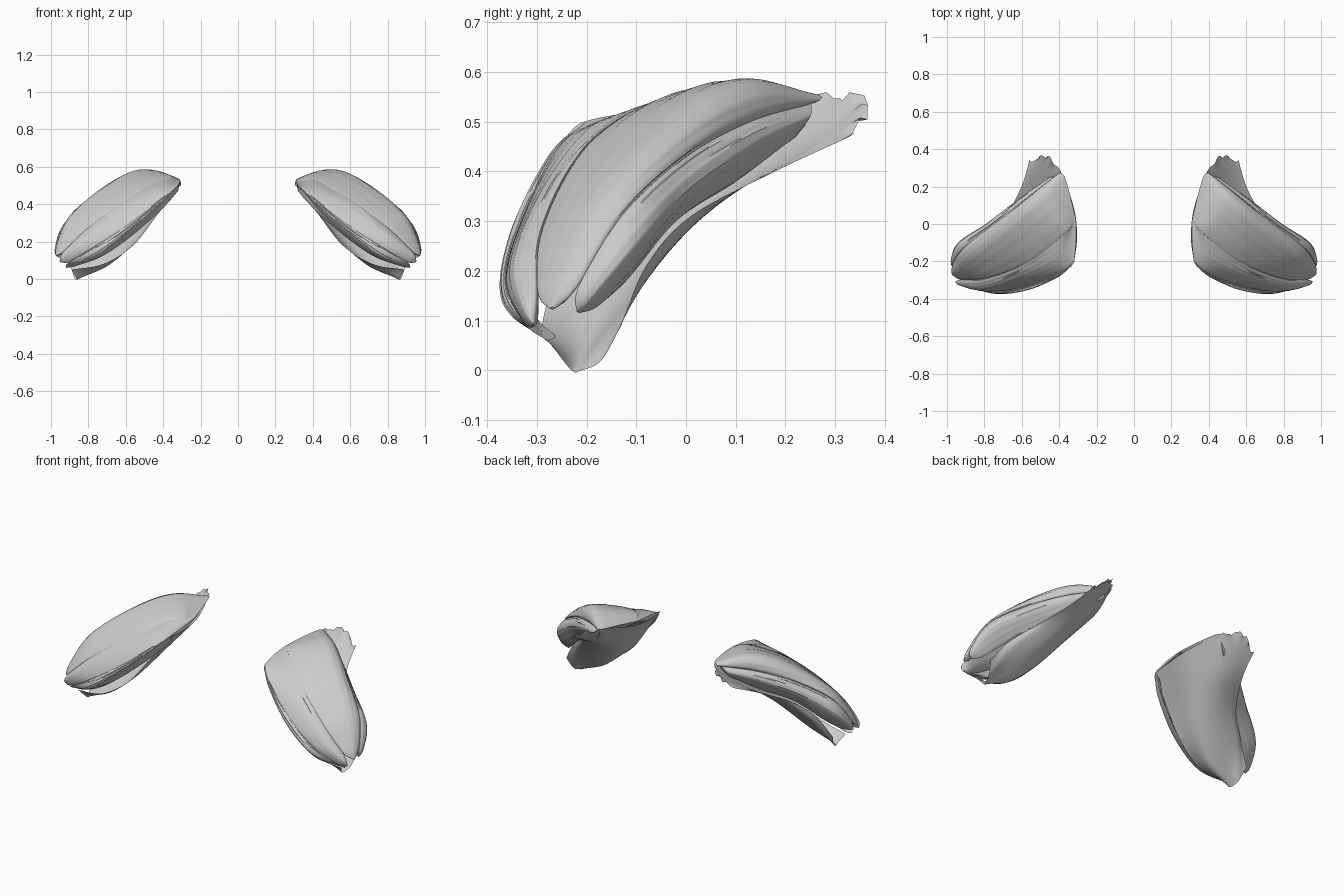
import bpy, bmesh, math, random
from mathutils import Vector as V

if "Cube" in bpy.data.objects:
    bpy.data.objects.remove(bpy.data.objects["Cube"])

random.seed(4)


def spline(p, t, closed=False):
    """Catmull-Rom point at t in 0..1 through p."""
    n = len(p)
    u = t * (n if closed else n - 1)
    i = int(u) if closed else min(int(u), n - 2)
    f = u - i

    def g(k):
        if closed:
            return p[k % n]
        if k < 0:
            return p[0] * 2 - p[1]
        if k >= n:
            return p[-1] * 2 - p[-2]
        return p[k]
    a, b, c, d = g(i - 1), g(i), g(i + 1), g(i + 2)
    return 0.5 * (2 * b + (c - a) * f + (2 * a - 5 * b + 4 * c - d) * f * f
                  + (3 * b - a - 3 * c + d) * f ** 3)


def rail(*pts):
    return [V(p) for p in pts]


def finish(name, bm):
    bmesh.ops.recalc_face_normals(bm, faces=bm.faces)
    me = bpy.data.meshes.new(name)
    bm.to_mesh(me)
    bm.free()
    ob = bpy.data.objects.new(name, me)
    bpy.context.collection.objects.link(ob)
    ob.modifiers.new("mirror", 'MIRROR').use_mirror_merge = False
    bpy.ops.object.select_all(action='DESELECT')
    ob.select_set(True)
    bpy.context.view_layer.objects.active = ob
    bpy.ops.object.shade_smooth_by_angle(angle=math.radians(50))
    return ob


def bundle(name, edge_a, crest, edge_b, rows=40, cols=56):
    """Closed muscle belly lofted between two edges and a crest, with fibre ripples."""
    bm = bmesh.new()
    rings = []
    ph = random.uniform(0, 6)
    for r in range(rows + 1):
        t = r / rows
        a, c, b = (spline(x, t) for x in (edge_a, crest, edge_b))
        mid = (a + b) / 2
        back = mid - 0.25 * (c - mid) + V((-0.012, 0.008, -0.012))
        mid = (a + b + c + back) / 4
        # rounded insertion tip
        k = 1.0 if t < 0.93 else math.sqrt(max(0.03, 1 - ((t - 0.93) / 0.07) ** 2))
        ring = []
        for j in range(cols):
            p = spline([a, c, b, back], j / cols, True)
            wave = math.sin(j * 1.6 + ph + 2.5 * math.sin(t * 3)) + math.sin(j * 2.7 + t * 4)
            d = p - mid
            p = mid + d * k
            if d.length > 1e-6:
                p += d.normalized() * 0.0012 * wave * math.sin(math.pi * t)
            ring.append(bm.verts.new(p))
        rings.append(ring)
    for q, s in zip(rings, rings[1:]):
        for j in range(cols):
            bm.faces.new((q[j], q[(j + 1) % cols], s[(j + 1) % cols], s[j]))
    bm.faces.new(rings[0])
    bm.faces.new(rings[-1])
    return finish(name, bm)


def sheet(name, rails, rows=24, cols=28):
    """Thin fascia lofted across several rails."""
    bm = bmesh.new()
    grid = []
    for r in range(rows + 1):
        pts = [spline(x, r / rows) for x in rails]
        grid.append([bm.verts.new(spline(pts, c / cols)) for c in range(cols + 1)])
    # torn rim at the rear top
    for c in range(cols // 2, cols + 1):
        grid[0][c].co += V((0, random.uniform(-.02, .012), random.uniform(-.012, .012)))
    for q, s in zip(grid, grid[1:]):
        for j in range(cols):
            bm.faces.new((q[j], q[j + 1], s[j + 1], s[j]))
    return finish(name, bm)


# Shared rails, from the upper origin to the outer insertion
rear_low = rail((.46, .22, .47), (.57, .10, .38), (.72, -.02, .30), (.86, -.12, .18), (.94, -.20, .11))
rear_crest = rail((.45, .25, .51), (.62, .13, .45), (.79, 0, .36), (.94, -.10, .25), (.985, -.21, .12))
rear_top = rail((.41, .25, .535), (.57, .13, .50), (.74, 0, .43), (.91, -.13, .31), (.985, -.24, .13))
mid_crest = rail((.37, .25, .555), (.52, .12, .585), (.67, -.02, .52), (.87, -.18, .35), (.985, -.27, .14))
mid_front = rail((.31, .02, .53), (.38, -.06, .54), (.56, -.20, .45), (.79, -.29, .28), (.96, -.30, .12))
front_crest = rail((.31, -.10, .52), (.43, -.19, .49), (.62, -.285, .37), (.82, -.345, .22), (.97, -.32, .10))
front_edge = rail((.32, -.20, .50), (.39, -.26, .44), (.57, -.33, .30), (.77, -.36, .17), (.94, -.31, .07))
low_crest = rail((.34, -.23, .48), (.42, -.29, .40), (.58, -.355, .26), (.76, -.365, .13), (.92, -.28, .06))
low_edge = rail((.35, -.20, .46), (.43, -.25, .36), (.56, -.30, .24), (.73, -.31, .12), (.90, -.25, .06))

# Muscle bellies
bundle("rear_muscle_head", rear_low, rear_crest, rear_top)
bundle("middle_muscle_head", rear_top, mid_crest, mid_front)
bundle("front_muscle_head", mid_front, front_crest, front_edge)
bundle("front_lower_strand", front_edge, low_crest, low_edge)

# Inner fascia closing the underside, with the rear flap
sheet("inner_fascia", [
    rail((.32, -.20, .49), (.43, -.24, .345), (.56, -.27, .18), (.72, -.29, .08), (.89, -.27, .05)),
    rail((.31, .03, .51), (.43, -.04, .36), (.56, -.13, .20), (.70, -.20, .07), (.86, -.23, .0)),
    rail((.38, .25, .55), (.47, .12, .40), (.60, -.02, .26), (.74, -.13, .12), (.87, -.21, .0)),
    rail((.46, .36, .54), (.54, .20, .42), (.66, .03, .31), (.79, -.08, .18), (.88, -.17, .02)),
    rail((.56, .33, .47), (.61, .18, .40), (.71, .01, .31), (.82, -.08, .21), (.90, -.13, .09)),
])
